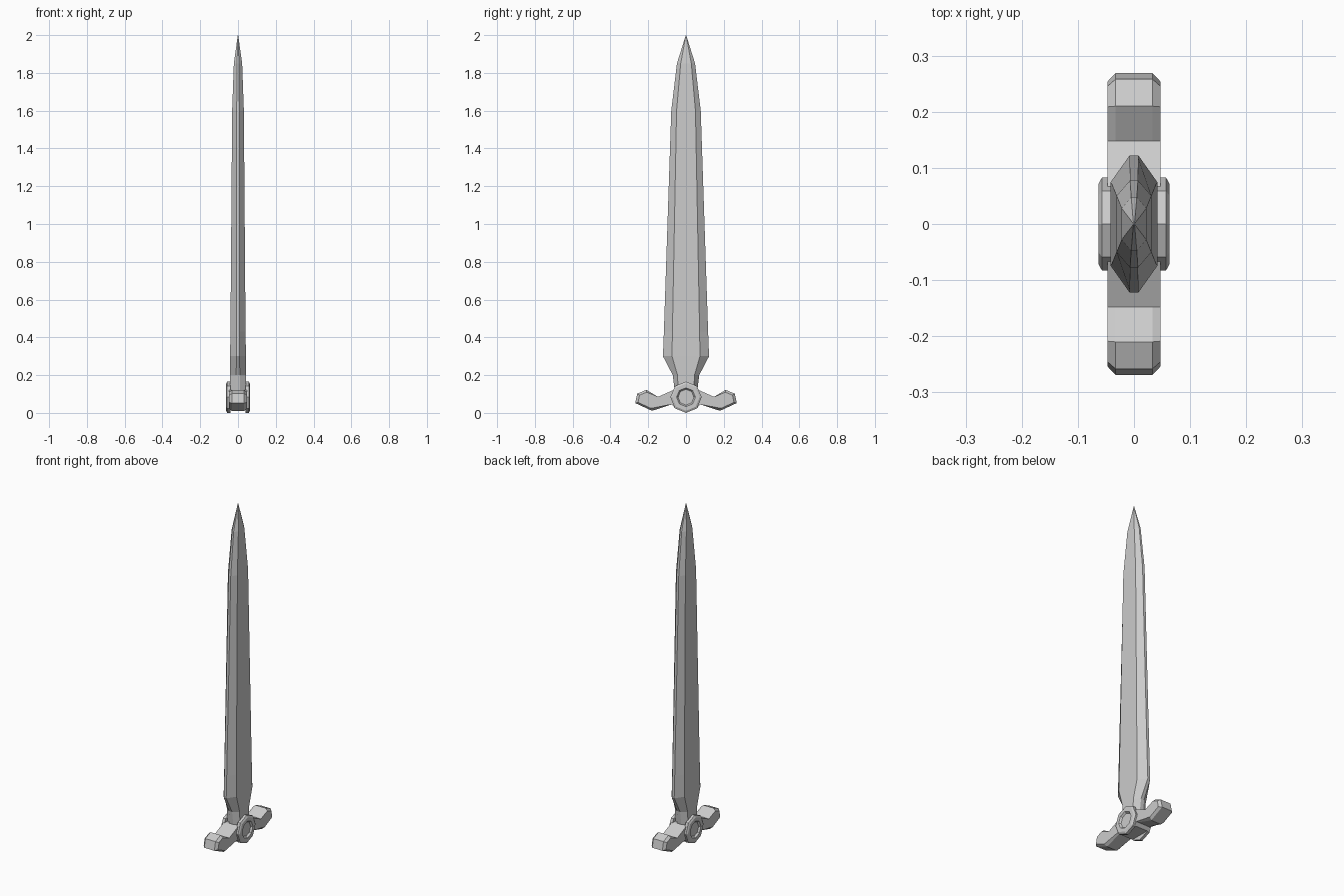
import bpy, bmesh, math

if "Cube" in bpy.data.objects:
    bpy.data.objects.remove(bpy.data.objects["Cube"])

steel = bpy.data.materials.new("grey_steel")
steel.use_nodes = True
GREY = (0.6, 0.6, 0.6, 1)
steel.diffuse_color = GREY
steel.node_tree.nodes["Principled BSDF"].inputs["Base Color"].default_value = GREY


def loft(name, rings):
    """Skin a list of equal-length closed rings and cap both ends."""
    bm = bmesh.new()
    rows = [[bm.verts.new(p) for p in ring] for ring in rings]
    n = len(rows[0])
    for a, b in zip(rows, rows[1:]):
        for i in range(n):
            j = (i + 1) % n
            bm.faces.new((a[i], a[j], b[j], b[i]))
    bm.faces.new(rows[0])
    bm.faces.new(rows[-1])
    bmesh.ops.remove_doubles(bm, verts=bm.verts, dist=0.0001)
    bmesh.ops.recalc_face_normals(bm, faces=bm.faces)
    mesh = bpy.data.meshes.new(name)
    bm.to_mesh(mesh)
    bm.free()
    mesh.materials.append(steel)
    obj = bpy.data.objects.new(name, mesh)
    bpy.context.collection.objects.link(obj)
    return obj


# Blade: eight-sided section with a narrow flat edge on each side
def blade_ring(z, edge_y, edge_x, flat_y, flat_x):
    quarter = [(edge_x, edge_y), (flat_x, flat_y)]
    half = quarter + [(x, -y) for x, y in reversed(quarter)]
    return [(x, y, z) for x, y in half + [(-x, -y) for x, y in half]]


loft("blade", [blade_ring(*row) for row in (
    (0.08, 0.055, 0.012, 0.04, 0.042),
    (0.2, 0.07, 0.01, 0.045, 0.042),
    (0.3, 0.122, 0.008, 0.074, 0.042),
    (0.43, 0.117, 0.008, 0.072, 0.04),
    (1.6, 0.078, 0.007, 0.05, 0.031),
    (1.85, 0.048, 0.005, 0.028, 0.022),
    (2.0, 0.001, 0.001, 0.0005, 0.001))])

# Crossguard: winged profile, bevelled around the two tips
TOP = [(0.065, 0.122), (0.148, 0.085), (0.21, 0.122), (0.258, 0.102)]
BOTTOM = [(0.269, 0.052), (0.18, 0.011), (0.075, 0.045), (0.06, 0.027)]


def guard_ring(x, inset):
    pts = []
    for y, z in TOP + BOTTOM:
        if y > 0.17:
            k = inset / 0.06
            y, z = y + (0.205 - y) * k, z + (0.068 - z) * k
        pts.append((y, z))
    pts += [(-y, z) for y, z in reversed(pts)]
    return [(x, y, z) for y, z in pts]


loft("crossguard", [guard_ring(-0.047, 0.014), guard_ring(-0.033, 0),
                    guard_ring(0.033, 0), guard_ring(0.047, 0.014)])


# Round bosses: octagonal discs with a chamfered rim and a sunken centre
def octagon(x, r):
    return [(x, r * math.cos(i * math.pi / 4), 0.083 + r * math.sin(i * math.pi / 4))
            for i in range(8)]


for side, s in (("left", 1), ("right", -1)):
    loft(side + "_boss", [octagon(s * x, r) for x, r in (
        (0.04, 0.083), (0.057, 0.083), (0.063, 0.072),
        (0.063, 0.05), (0.053, 0.042))])
